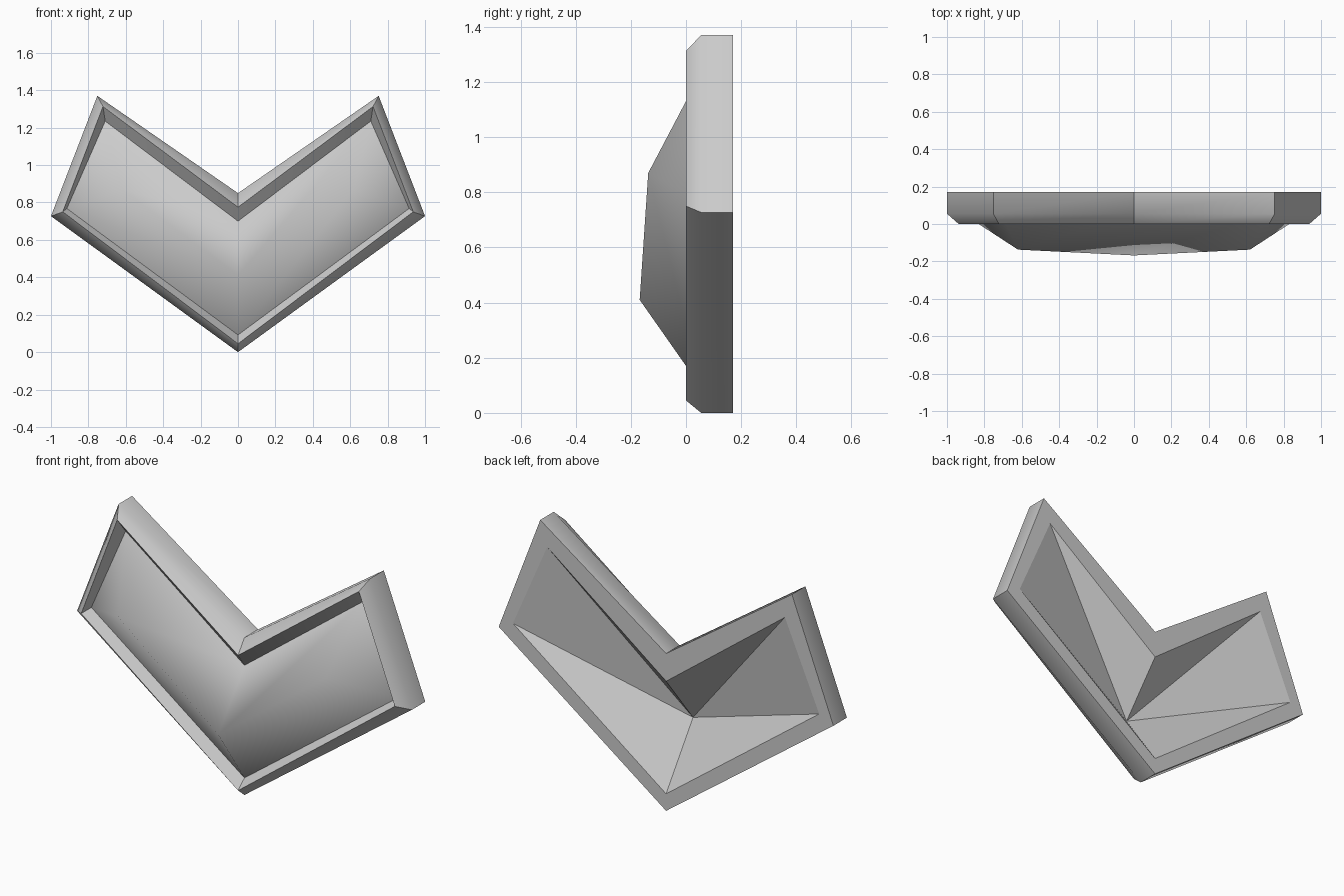
import bpy, bmesh
from math import radians

old = bpy.data.objects.get("Cube")
if old:
    bpy.data.objects.remove(old)

grey = bpy.data.materials.new("plain grey")
grey.use_nodes = True
colour = (0.6, 0.6, 0.6, 1)
grey.diffuse_color = colour
grey.node_tree.nodes["Principled BSDF"].inputs["Base Color"].default_value = colour


def chevron(bottom, tip, shoulder, notch):
    """Outline in x, z, counter-clockwise from the front."""
    (tx, tz), (sx, sz) = tip, shoulder
    return [(0, bottom), (tx, tz), (sx, sz), (0, notch), (-sx, sz), (-tx, tz)]


def ring(bm, outline, y):
    return [bm.verts.new((x, y, z)) for x, z in outline]


def bridge(bm, a, b):
    n = len(a)
    for i in range(n):
        j = (i + 1) % n
        bm.faces.new((a[i], a[j], b[j], b[i]))


def finish(bm, name, angle):
    mesh = bpy.data.meshes.new(name)
    bm.to_mesh(mesh)
    bm.free()
    obj = bpy.data.objects.new(name, mesh)
    bpy.context.collection.objects.link(obj)
    mesh.materials.append(grey)
    bpy.ops.object.select_all(action='DESELECT')
    obj.select_set(True)
    bpy.context.view_layer.objects.active = obj
    bpy.ops.object.shade_smooth_by_angle(angle=radians(angle))


outer = chevron(0.0, (1.0, 0.727), (0.752, 1.37), 0.85)
crest = chevron(0.045, (0.937, 0.75), (0.722, 1.313), 0.775)
inner = chevron(0.092, (0.915, 0.768), (0.71, 1.235), 0.70)
back, bevel = 0.17, 0.055

# Bevelled frame: back rim, outer wall, front bevel, slope into the groove
bm = bmesh.new()
loops = [ring(bm, o, y) for o, y in
         ((inner, back), (outer, back), (outer, bevel), (crest, 0.0), (inner, bevel))]
for a, b in zip(loops, loops[1:]):
    bridge(bm, a, b)
finish(bm, "frame", 50)

# Domed front panel with a ridge running along each wing
bm = bmesh.new()
low, tip_l, top_l, notch, top_r, tip_r = ring(bm, inner, bevel)
centre = bm.verts.new((0, -0.168, 0.41))
for tip, top, side in ((tip_l, top_l, 1), (tip_r, top_r, -1)):
    peak = bm.verts.new((side * 0.62, -0.137, 0.87))
    for face in ((low, tip, peak, centre), (tip, top, peak), (top, notch, centre, peak)):
        bm.faces.new(face if side > 0 else face[::-1])
finish(bm, "front_panel", 180)

# Hollow back, sloping from the rim to one deep central point
bm = bmesh.new()
low, tip_l, top_l, notch, top_r, tip_r = ring(bm, inner, back)
centre = bm.verts.new((0, -0.06, 0.417))
for tip, top, side in ((tip_l, top_l, 1), (tip_r, top_r, -1)):
    for face in ((low, centre, tip), (tip, centre, top), (top, centre, notch)):
        bm.faces.new(face if side > 0 else face[::-1])
finish(bm, "back_hollow", 35)
